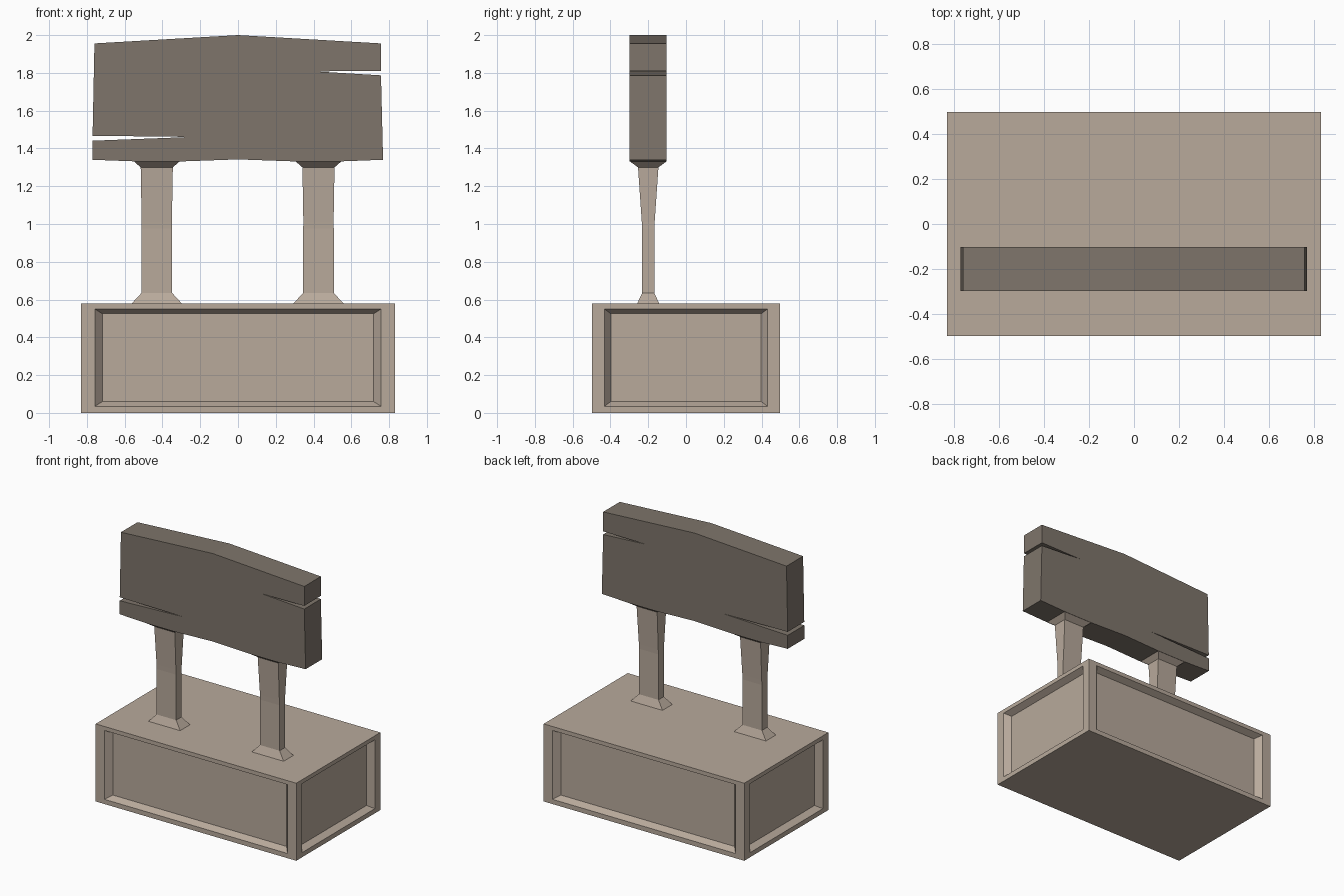
import bpy, bmesh
from mathutils import Vector

if "Cube" in bpy.data.objects:
    bpy.data.objects.remove(bpy.data.objects["Cube"])


def material(name, rgb):
    mat = bpy.data.materials.new(name)
    mat.diffuse_color = (*rgb, 1)
    mat.use_nodes = True
    mat.node_tree.nodes["Principled BSDF"].inputs["Base Color"].default_value = mat.diffuse_color
    return mat


def finish(bm, name, mat):
    bmesh.ops.recalc_face_normals(bm, faces=bm.faces)
    mesh = bpy.data.meshes.new(name)
    bm.to_mesh(mesh)
    bm.free()
    mesh.materials.append(mat)
    obj = bpy.data.objects.new(name, mesh)
    bpy.context.collection.objects.link(obj)
    return obj


stone = material("pale_stone", (0.48, 0.40, 0.33))
wood = material("dark_board", (0.21, 0.178, 0.147))

HX, HY, HZ = 0.83, 0.497, 0.58   # plinth half width, half depth, height
SIGN_Y = -0.20                   # centre line of posts and board


# Plinth: a box with a sloped recess panel on each of the four sides
def recess_step(bm, face, half_width, z_low, z_high, depth):
    n = face.normal.copy()
    t = 1 if abs(n.x) > 0.5 else 0
    new = bmesh.ops.extrude_discrete_faces(bm, faces=[face])["faces"][0]
    mid = new.calc_center_median().z
    for v in new.verts:
        v.co[t] = half_width if v.co[t] > 0 else -half_width
        v.co.z = z_high if v.co.z > mid else z_low
        v.co -= n * depth
    new.normal_update()
    return new


bm = bmesh.new()
bmesh.ops.create_cube(bm, size=1)
bmesh.ops.scale(bm, vec=(2 * HX, 2 * HY, HZ), verts=bm.verts)
bmesh.ops.translate(bm, vec=(0, 0, HZ / 2), verts=bm.verts)
bm.normal_update()
for side in [f for f in bm.faces if abs(f.normal.z) < 0.5]:
    outer, inner = (0.432, 0.398) if abs(side.normal.x) > 0.5 else (0.758, 0.718)
    rim = recess_step(bm, side, outer, 0.035, 0.55, 0)
    recess_step(bm, rim, inner, 0.06, 0.525, 0.045)
finish(bm, "plinth", stone)


# Posts: rectangular sections lofted upwards, flared at both ends
SECTIONS = [  # z, half width, half depth
    (0.58, 0.132, 0.058), (0.635, 0.081, 0.032), (0.975, 0.081, 0.032),
    (1.01, 0.080, 0.034), (1.30, 0.085, 0.054), (1.332, 0.122, 0.098),
]


def post(name, x):
    bm = bmesh.new()
    rings = [[bm.verts.new((x + sx * w, SIGN_Y + sy * d, z))
              for sx, sy in ((-1, -1), (1, -1), (1, 1), (-1, 1))]
             for z, w, d in SECTIONS]
    for a, b in zip(rings, rings[1:]):
        for i in range(4):
            j = (i + 1) % 4
            bm.faces.new((a[i], a[j], b[j], b[i]))
    bm.faces.new(rings[0])
    bm.faces.new(rings[-1])
    finish(bm, name, stone)


post("left_post", -0.43)
post("right_post", 0.426)

# Board: extruded outline with a peaked top and a split at each end
OUTLINE = [
    (-0.77, 1.34), (-0.53, 1.331), (-0.31, 1.331), (0, 1.342),
    (0.31, 1.331), (0.53, 1.331), (0.768, 1.34),
    (0.757, 1.787), (0.405, 1.808), (0.757, 1.811), (0.757, 1.956),
    (0, 2.0), (-0.76, 1.956), (-0.77, 1.467), (-0.24, 1.461), (-0.77, 1.441),
]
bm = bmesh.new()
front = bm.faces.new([bm.verts.new((x, SIGN_Y - 0.098, z)) for x, z in OUTLINE])
back = bmesh.ops.extrude_face_region(bm, geom=[front], use_keep_orig=True)["geom"]
bmesh.ops.translate(bm, vec=Vector((0, 0.196, 0)),
                    verts=[g for g in back if isinstance(g, bmesh.types.BMVert)])
finish(bm, "sign_board", wood)
